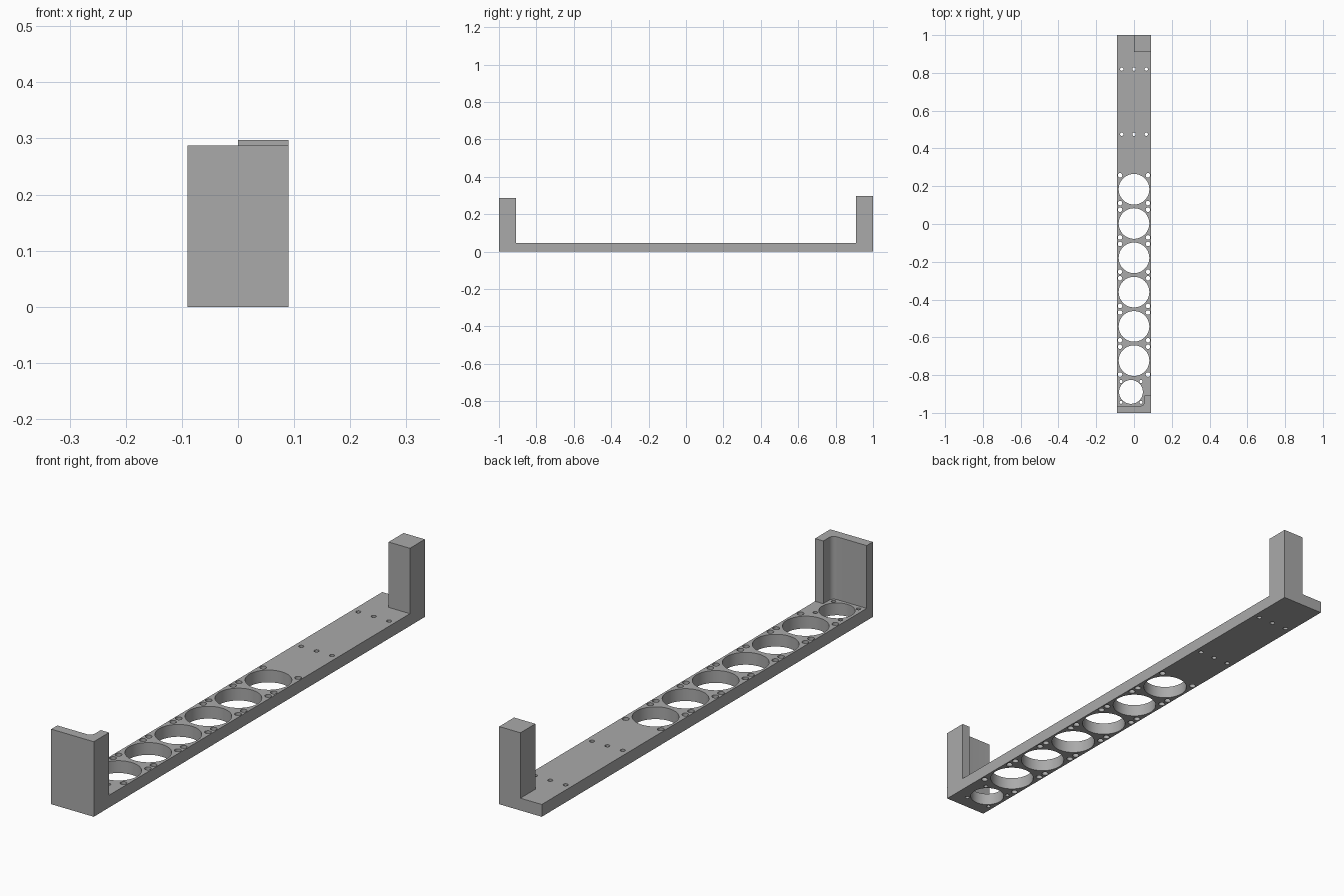
import bpy, bmesh, math

cube = bpy.data.objects.get("Cube")
if cube:
    bpy.data.objects.remove(cube, do_unlink=True)

HALF_W, HALF_L, DECK = 0.09, 1.0, 0.047

grey = bpy.data.materials.new("plain grey")
grey.use_nodes = True
colour = (0.4, 0.4, 0.4, 1)
grey.diffuse_color = colour
grey.node_tree.nodes["Principled BSDF"].inputs["Base Color"].default_value = colour


def make_object(name, bm):
    bmesh.ops.recalc_face_normals(bm, faces=bm.faces)
    mesh = bpy.data.meshes.new(name)
    bm.to_mesh(mesh)
    bm.free()
    mesh.materials.append(grey)
    obj = bpy.data.objects.new(name, mesh)
    bpy.context.collection.objects.link(obj)
    return obj


def prism(name, outline, z0, z1):
    """Extrude a flat outline between two heights."""
    bm = bmesh.new()
    face = bm.faces.new([bm.verts.new((x, y, z0)) for x, y in outline])
    top = bmesh.ops.extrude_face_region(bm, geom=[face], use_keep_orig=True)
    verts = [v for v in top["geom"] if isinstance(v, bmesh.types.BMVert)]
    bmesh.ops.translate(bm, verts=verts, vec=(0, 0, z1 - z0))
    return make_object(name, bm)


def rectangle(x0, x1, y0, y1):
    return [(x0, y0), (x1, y0), (x1, y1), (x0, y1)]


def select_only(obj):
    bpy.ops.object.select_all(action="DESELECT")
    obj.select_set(True)
    bpy.context.view_layer.objects.active = obj


# Hole layout: x, y, radius
holes = []
for i in range(6):
    cy = 0.184 - 0.1815 * i
    holes.append((0, cy, 0.081))
    holes += [(sx * 0.074, cy + sy * 0.0735, 0.012) for sx in (-1, 1) for sy in (-1, 1)]
holes.append((-0.016, -0.889, 0.063))
holes += [(-0.016 + sx * 0.053, -0.889 + sy * 0.055, 0.008) for sx in (-1, 1) for sy in (-1, 1)]
holes += [(x, y, 0.009) for x in (-0.065, 0, 0.065) for y in (0.475, 0.82)]

# Drilled base plate
base = prism("base_plate", rectangle(-HALF_W, HALF_W, -HALF_L, HALF_L), 0, DECK)
bm = bmesh.new()
for x, y, r in holes:
    ret = bmesh.ops.create_cone(bm, cap_ends=True, segments=64 if r > 0.05 else 24,
                                radius1=r, radius2=r, depth=0.2)
    bmesh.ops.translate(bm, verts=ret["verts"], vec=(x, y, DECK / 2))
cutter = make_object("hole_cutter", bm)
cutter.hide_render = True
select_only(base)
mod = base.modifiers.new("holes", "BOOLEAN")
mod.operation = "DIFFERENCE"
mod.solver = "EXACT"
mod.object = cutter
bpy.ops.object.modifier_apply(modifier=mod.name)
bpy.data.objects.remove(cutter, do_unlink=True)

# Front wall with a return on one side and a rounded inner corner
wall_y, post_x, post_y, fillet = -0.963, 0.055, -0.908, 0.02
corner = [(post_x - fillet + fillet * math.cos(a), wall_y + fillet + fillet * math.sin(a))
          for a in (-math.pi / 2 * k / 8 for k in range(9))]
outline = [(-HALF_W, -HALF_L), (HALF_W, -HALF_L), (HALF_W, post_y), (post_x, post_y)]
outline += corner + [(-HALF_W, wall_y)]
wall = prism("front_wall", outline, DECK, 0.287)

# Square post at the back corner
post = prism("back_post", rectangle(0, HALF_W, 0.91, HALF_L), DECK, 0.297)

for obj in (base, wall, post):
    select_only(obj)
    bpy.ops.object.shade_smooth_by_angle(angle=math.radians(30))
